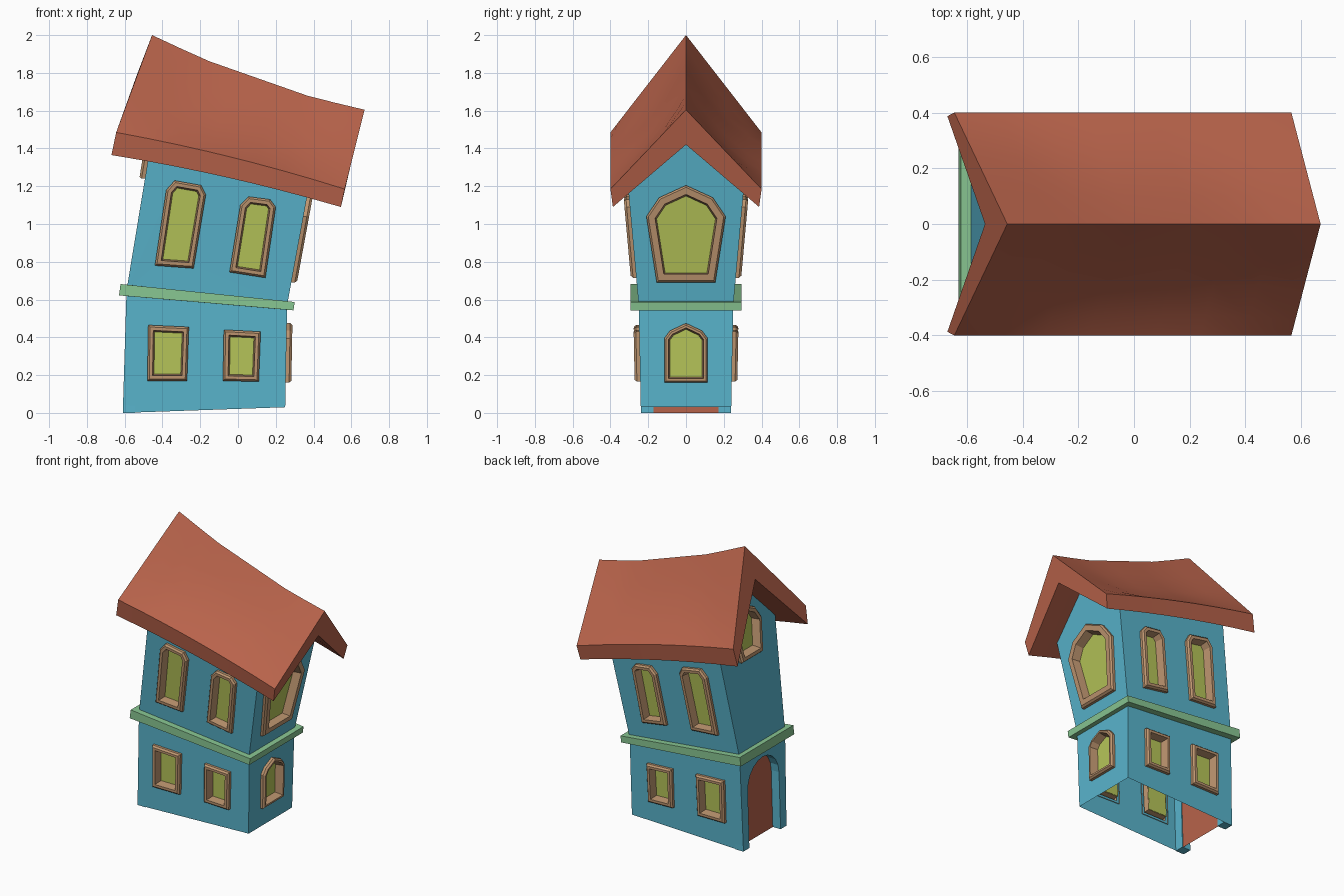
import bpy, bmesh, math
from mathutils import Vector

if "Cube" in bpy.data.objects:
    bpy.data.objects.remove(bpy.data.objects["Cube"])

def material(name, rgb):
    m = bpy.data.materials.new(name)
    m.diffuse_color = (*rgb, 1)
    m.use_nodes = True
    m.node_tree.nodes["Principled BSDF"].inputs["Base Color"].default_value = m.diffuse_color
    return m

BLUE = material("blue_wall", (.10, .46, .61))
RED = material("red_tile", (.48, .125, .07))
WOOD = material("tan_wood", (.51, .30, .16))
GLASS = material("lime_glass", (.47, .56, .10))
GREEN = material("green_trim", (.25, .57, .29))

def finish(name, bm, mat, smooth=False, normals=True):
    bmesh.ops.remove_doubles(bm, verts=bm.verts, dist=1e-4)
    if normals:
        bmesh.ops.recalc_face_normals(bm, faces=bm.faces)
    me = bpy.data.meshes.new(name)
    bm.to_mesh(me)
    bm.free()
    ob = bpy.data.objects.new(name, me)
    bpy.context.collection.objects.link(ob)
    me.materials.append(mat)
    if smooth:
        bpy.ops.object.select_all(action='DESELECT')
        ob.select_set(True)
        bpy.context.view_layer.objects.active = ob
        bpy.ops.object.shade_smooth_by_angle(angle=math.radians(35))
    return ob

# Leaning wall surfaces: 2D wall coordinates plus outward offset -> 3D
def half_depth(x, z):
    h = z + .1 * (x + .17)
    return .238 + .02 * h if h < .61 else .25 + .089 * (h - .61)

def x_left(z):
    return -.61 + .02 * z / .65 if z < .65 else -.59 + .165 * (z - .65)

def x_right(z):
    return .25 + .01 * (z - .03) / .54 if z < .57 else .26 + .184 * (z - .57)

def front(p, d=0): return Vector((p[0], -half_depth(*p) - d, p[1]))
def back(p, d=0): return Vector((p[0], half_depth(*p) + d, p[1]))
def left(p, d=0): return Vector((x_left(p[1]) - d, p[0], p[1]))
def right(p, d=0): return Vector((x_right(p[1]) + d, p[0], p[1]))

NORMAL = {front: (0, -1, 0), back: (0, 1, 0), left: (-1, 0, 0), right: (1, 0, 0)}

def inset(pts, d):
    """Mitred inward offset of a counter-clockwise polygon."""
    out = []
    for i, p in enumerate(pts):
        a, b, c = Vector(pts[i - 1]), Vector(p), Vector(pts[(i + 1) % len(pts)])
        e, f = (b - a).normalized(), (c - b).normalized()
        n, m = Vector((-e.y, e.x)), Vector((-f.y, f.x))
        out.append(tuple(b + (n + m) * d / (1 + n.dot(m))))
    return out

def symmetric(half):
    """Right half, bottom to apex -> full counter-clockwise outline."""
    return half + [(-y, z) for y, z in reversed(half) if y > 0]

def bridge(bm, loops):
    rows = [[bm.verts.new(v) for v in l] for l in loops]
    for a, b in zip(rows, rows[1:]):
        for i in range(len(a)):
            j = (i + 1) % len(a)
            bm.faces.new((a[i], a[j], b[j], b[i]))
    return rows

def panel(bm, surf, outline, holes):
    edges = []
    for loop in [outline] + holes:
        vs = [bm.verts.new(surf(p)) for p in loop]
        edges += [bm.edges.new((vs[i - 1], vs[i])) for i in range(len(vs))]
    res = bmesh.ops.triangle_fill(bm, edges=edges, use_beauty=True, normal=NORMAL[surf])
    for f in res["geom"]:
        if isinstance(f, bmesh.types.BMFace):
            f.normal_update()
            if f.normal.dot(Vector(NORMAL[surf])) < 0:
                f.normal_flip()

def window(name, surf, outline, width):
    steps = [(0, -.005), (0, .018), (.01, .03), (width - .008, .03), (width, -.03)]
    bm = bmesh.new()
    bridge(bm, [[surf(p, d) for p in inset(outline, i)] for i, d in steps])
    finish(name + "_frame", bm, WOOD)
    bm = bmesh.new()
    f = bm.faces.new([bm.verts.new(surf(p, -.028)) for p in inset(outline, width - .003)])
    f.normal_update()
    if f.normal.dot(Vector(NORMAL[surf])) < 0:
        f.normal_flip()
    finish(name + "_glass", bm, GLASS, normals=False)

# Window outlines
LOW = [[(-.48, .17), (-.27, .17), (-.26, .455), (-.475, .465)],
       [(-.08, .17), (.11, .165), (.12, .43), (-.075, .44)]]
HIGH = [[(-.44, .78), (-.235, .765), (-.17, 1.155), (-.195, 1.205), (-.335, 1.23), (-.38, 1.18)],
        [(-.045, .745), (.145, .715), (.20, 1.09), (.17, 1.13), (.055, 1.145), (.012, 1.10)]]
END_LOW = symmetric([(.115, .16), (.115, .395), (.085, .435), (0, .475)])
END_HIGH = symmetric([(.155, .69), (.21, 1.04), (.142, 1.14), (0, 1.205)])
DOOR_HIGH = symmetric([(.115, 1.24), (.15, 1.46), (.10, 1.54), (0, 1.59)])

def holes(ws): return [inset(w, .02) for w in ws]

# Wall corners, bottom / trim line / eaves
L0, L1, L2 = (-.61, 0), (-.59, .65), (x_left(1.41), 1.41)
R0, R1, R2 = (.25, .03), (.26, .57), (x_right(1.22), 1.22)
hy = lambda p: half_depth(*p)
arch = [(.172 * math.cos(a), .395 + .172 * math.sin(a))
        for a in [math.pi * i / 10 for i in range(11)]]
door = [(.172, 0)] + arch + [(-.172, 0)]

# Walls
bm = bmesh.new()
for s in (front, back):
    panel(bm, s, [L0, R0, R1, L1], holes(LOW))
    panel(bm, s, [L1, R1, R2, L2], holes(HIGH))
panel(bm, right, [(-hy(R0), .03), (hy(R0), .03), (hy(R1), .57), (-hy(R1), .57)], holes([END_LOW]))
panel(bm, right, [(-hy(R1), .57), (hy(R1), .57), (hy(R2), 1.22), (0, 1.48), (-hy(R2), 1.22)],
      holes([END_HIGH]))
panel(bm, left, [(hy(L0), 0), (hy(L1), .65), (-hy(L1), .65), (-hy(L0), 0)] + door[::-1], [])
panel(bm, left, [(-hy(L1), .65), (hy(L1), .65), (hy(L2), 1.41), (0, 1.75), (-hy(L2), 1.41)],
      holes([DOOR_HIGH]))
finish("walls", bm, BLUE, normals=False)

# Door lining and door
bm = bmesh.new()
for a, b in zip(door, door[1:]):
    bm.faces.new([bm.verts.new(v) for v in (left(a), left(b), left(b, -.065), left(a, -.065))])
finish("door_lining", bm, BLUE)
bm = bmesh.new()
for y in (.172, -.238):
    bmesh.ops.create_cube(bm, size=1)
    for v in bm.verts[-8:]:
        v.co = left((y + .066 * (v.co.y + .5), .2 + .4 * v.co.z), -.034 + .062 * v.co.x)
finish("door_jambs", bm, BLUE)
bm = bmesh.new()
bm.faces.new([bm.verts.new(left(p, -.06)) for p in reversed(door)])
finish("door", bm, RED)

# Windows on all sides
for label, s in (("front", front), ("back", back)):
    for i in range(2):
        window(f"{label}_lower_window_{i + 1}", s, LOW[i], .035)
        window(f"{label}_upper_window_{i + 1}", s, HIGH[i], .037)
window("right_lower_window", right, END_LOW, .03)
window("right_upper_window", right, END_HIGH, .052)
window("left_upper_window", left, DOOR_HIGH, .04)

# Trim ring between the storeys
def ring(xl, zl, xr, zr, y):
    return [(xl, -y, zl), (xr, -y, zr), (xr, y, zr), (xl, y, zl)]
bm = bmesh.new()
lo, hi = (-.63, .622, .294, .543), (-.622, .682, .3, .587)
lo_in, hi_in = (-.585, .618, .255, .546), (-.58, .678, .26, .59)
bridge(bm, [ring(*lo_in, .245), ring(*lo, .295), ring(*hi, .295), ring(*hi_in, .245), ring(*lo_in, .245)])
finish("storey_trim", bm, GREEN)

# Sagging gable roof
def mix(a, b, t): return Vector(a).lerp(Vector(b), t)
bm = bmesh.new()
sections = []
for t in (0, .14, .27, .4, .5, .6, .73, .86, 1):
    f = min(1, 4 * t, 4 * (1 - t))
    bump = .02 * (1 - (2 * t - 1) ** 2)
    sag = Vector((0, 0, .032 * f))
    ridge = mix((-.455, 0, 2.0), (.67, 0, 1.605), t) - sag
    under = mix((-.535, 0, 1.79), (.622, 0, 1.42), t) - sag
    eave = mix((-.645, .4, 1.485), (.565, .4, 1.185), t) + Vector((0, 0, bump))
    low = mix((-.67, .387, 1.365), (.545, .387, 1.09), t) + Vector((0, 0, bump))
    half = [low, eave]
    for r, d in ((.14, .02), (.4, .035), (.7, .025)):
        half.append(eave.lerp(ridge, r) - Vector((0, .78, .62)) * d * f)
    flip = [Vector((v.x, -v.y, v.z)) for v in reversed(half)]
    sections.append(half + [ridge] + flip + [under])
rows = bridge(bm, sections)
bm.faces.new(rows[0])
bm.faces.new(rows[-1])
finish("roof", bm, RED, smooth=True)
